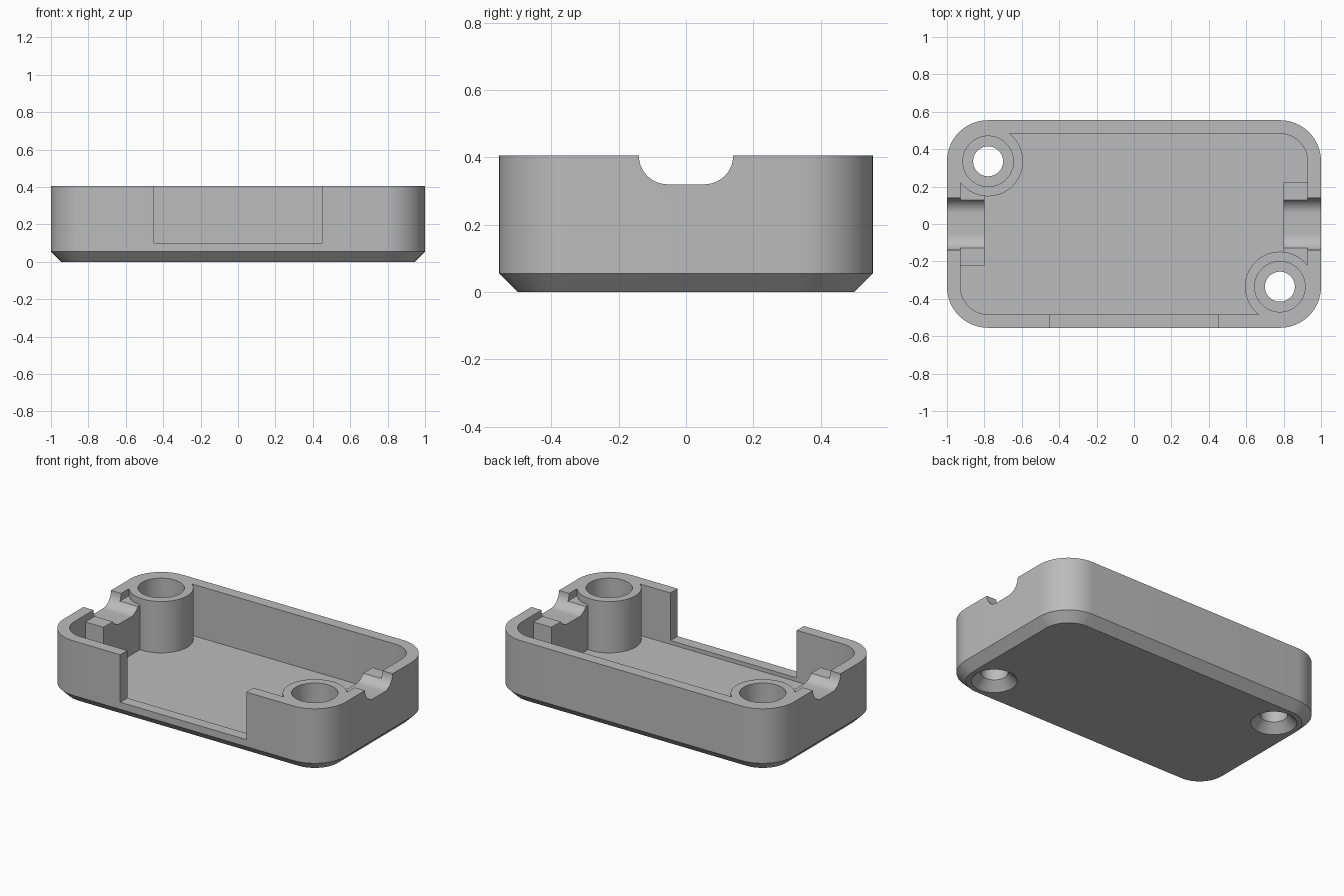
import bpy, bmesh, math

if "Cube" in bpy.data.objects:
    bpy.data.objects.remove(bpy.data.objects["Cube"])

HX, HY, TOP = 1.0, 0.555, 0.405      # half length, half depth, height
R = 0.22                             # outer corner radius
WALL, CHAMFER, FLOOR = 0.072, 0.055, 0.075
POST_X, POST_Y = HX - R, HY - R

plastic = bpy.data.materials.new("grey_plastic")
plastic.diffuse_color = (0.5, 0.5, 0.5, 1)
plastic.use_nodes = True
plastic.node_tree.nodes["Principled BSDF"].inputs["Base Color"].default_value = plastic.diffuse_color


def loft(name, rings):
    """Closed solid through rings with equal point counts."""
    bm = bmesh.new()
    loops = [[bm.verts.new(p) for p in ring] for ring in rings]
    n = len(loops[0])
    for a, b in zip(loops, loops[1:]):
        for i in range(n):
            j = (i + 1) % n
            bm.faces.new((a[i], a[j], b[j], b[i]))
    bm.faces.new(loops[0][::-1])
    bm.faces.new(loops[-1])
    bmesh.ops.recalc_face_normals(bm, faces=bm.faces)
    mesh = bpy.data.meshes.new(name)
    bm.to_mesh(mesh)
    bm.free()
    ob = bpy.data.objects.new(name, mesh)
    bpy.context.collection.objects.link(ob)
    return ob


def rounded_rect(inset, z, steps=16):
    pts = []
    for k, (sx, sy) in enumerate([(1, 1), (-1, 1), (-1, -1), (1, -1)]):
        for i in range(steps + 1):
            a = math.pi / 2 * (k + i / steps)
            pts.append((sx * (HX - R) + (R - inset) * math.cos(a),
                        sy * (HY - R) + (R - inset) * math.sin(a), z))
    return pts


def circle(cx, cy, r, z, n=64):
    return [(cx + r * math.cos(2 * math.pi * i / n),
             cy + r * math.sin(2 * math.pi * i / n), z) for i in range(n)]


def box(name, x0, x1, y0, y1, z0, z1):
    return loft(name, [[(x0, y0, z), (x1, y0, z), (x1, y1, z), (x0, y1, z)]
                       for z in (z0, z1)])


def cut(target, cutter):
    """Subtract the cutter and remove it."""
    mod = target.modifiers.new("cut", 'BOOLEAN')
    mod.operation = 'DIFFERENCE'
    mod.solver = 'EXACT'
    mod.object = cutter
    bpy.context.view_layer.objects.active = target
    bpy.ops.object.modifier_apply(modifier=mod.name)
    bpy.data.objects.remove(cutter, do_unlink=True)


# Outer body with chamfered bottom edge
tray = loft("enclosure_tray", [rounded_rect(CHAMFER, 0),
                               rounded_rect(0, CHAMFER),
                               rounded_rect(0, TOP)])

# Cavity, leaving screw posts and cable support blocks standing
cavity = loft("cavity", [rounded_rect(WALL, FLOOR), rounded_rect(WALL, 0.6)])
for s in (-1, 1):
    cut(cavity, loft("post", [circle(s * POST_X, -s * POST_Y, 0.187, z)
                              for z in (0, 0.7)]))
    x0, x1 = sorted((s * 0.8, s * 0.98))
    cut(cavity, box("support_block", x0, x1, -0.222, 0.222, 0, 0.36))
cut(tray, cavity)

# Front opening
cut(tray, box("front_opening", -0.448, 0.448, -0.7, -0.45, 0.10, 0.6))

# Rounded cable notches at both ends
arc = [math.pi / 2 * i / 14 for i in range(15)]
profile = [(-0.14, 0.6)]
profile += [(-0.055 - 0.085 * math.cos(a), 0.405 - 0.085 * math.sin(a)) for a in arc]
profile += [(0.055 + 0.085 * math.sin(a), 0.405 - 0.085 * math.cos(a)) for a in arc]
profile += [(0.14, 0.6)]
for s in (-1, 1):
    cut(tray, loft("cable_notch", [[(s * x, y, z) for y, z in profile]
                                   for x in (0.7, 1.2)]))

# Screw holes: countersink below, shank hole, wide bore from the top
for s in (-1, 1):
    cx, cy = s * POST_X, -s * POST_Y
    steps = [(0.154, -0.02), (0.08, 0.054), (0.08, 0.13), (0.135, 0.13), (0.135, 0.6)]
    cut(tray, loft("screw_hole", [circle(cx, cy, r, z) for r, z in steps]))

# Finish
tray.data.materials.clear()
tray.data.materials.append(plastic)
for f in tray.data.polygons:
    f.material_index = 0
bpy.ops.object.select_all(action='DESELECT')
tray.select_set(True)
bpy.context.view_layer.objects.active = tray
bpy.ops.object.shade_smooth_by_angle(angle=math.radians(30))
